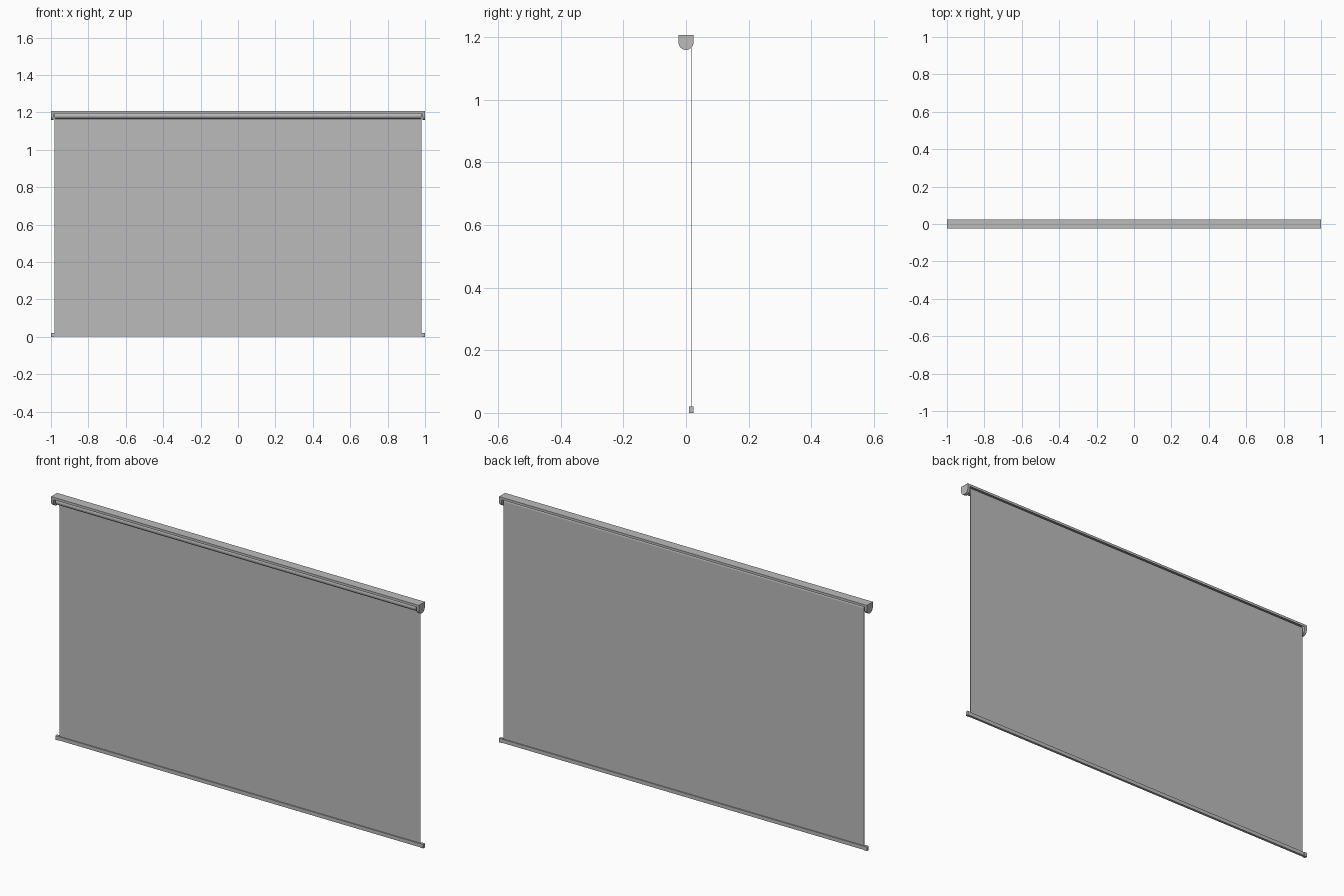
import bpy, bmesh, math

cube = bpy.data.objects.get("Cube")
if cube:
    bpy.data.objects.remove(cube)

grey = bpy.data.materials.new("neutral grey")
grey.use_nodes = True
colour = (0.5, 0.5, 0.5, 1)
grey.diffuse_color = colour
grey.node_tree.nodes["Principled BSDF"].inputs["Base Color"].default_value = colour

HALF = 1.0        # half of the full width
TOP = 1.207       # top of the head rail
R = 0.0235        # half depth of the head rail
AXIS = 1.183      # height of the roller axis


def extrude_x(name, profile, x0, x1, smooth=False):
    """Extrude a closed (y, z) profile along x."""
    bm = bmesh.new()
    face = bm.faces.new([bm.verts.new((x0, y, z)) for y, z in profile])
    grown = bmesh.ops.extrude_face_region(bm, geom=[face])["geom"]
    verts = [v for v in grown if isinstance(v, bmesh.types.BMVert)]
    bmesh.ops.translate(bm, verts=verts, vec=(x1 - x0, 0, 0))
    bmesh.ops.recalc_face_normals(bm, faces=bm.faces)
    mesh = bpy.data.meshes.new(name)
    bm.to_mesh(mesh)
    bm.free()
    mesh.materials.append(grey)
    obj = bpy.data.objects.new(name, mesh)
    bpy.context.collection.objects.link(obj)
    if smooth:
        bpy.ops.object.select_all(action="DESELECT")
        obj.select_set(True)
        bpy.context.view_layer.objects.active = obj
        bpy.ops.object.shade_smooth_by_angle(angle=math.radians(35))
    return obj


def arc(radius, z, start, end, steps):
    angles = [start + (end - start) * i / steps for i in range(steps + 1)]
    return [(radius * math.cos(a), z + radius * math.sin(a)) for a in angles]


def rect(y0, y1, z0, z1):
    return [(y0, z0), (y1, z0), (y1, z1), (y0, z1)]


# Head rail: shallow channel open at the bottom
lip, wall = 0.012, 0.002
extrude_x("head_rail", [
    (-R, TOP), (-R, TOP - lip), (-R + wall, TOP - lip), (-R + wall, TOP - wall),
    (R - wall, TOP - wall), (R - wall, TOP - lip), (R, TOP - lip), (R, TOP)],
    -HALF, HALF)

# Roller tube with the cloth wound on it
extrude_x("roller_tube", arc(0.0175, AXIS, 0, 2 * math.pi, 32)[:-1], -0.98, 0.98, True)

# End brackets with rounded bottoms, and roller pins
bracket = [(-R, TOP - 0.0005)] + arc(R, AXIS, math.pi, 2 * math.pi, 20) + [(R, TOP - 0.0005)]
for side, label in ((-1, "right"), (1, "left")):
    extrude_x(label + "_bracket", bracket, side * 0.986, side * 0.9995, True)
    extrude_x(label + "_roller_pin", arc(0.006, AXIS, 0, 2 * math.pi, 16)[:-1],
              side * 0.975, side * 0.99, True)

# Hanging cloth, falling from the back of the roller
extrude_x("cloth", rect(0.0155, 0.0175, 0.004, AXIS), -0.98, 0.98)

# Bottom bar and its end caps
extrude_x("bottom_bar", rect(0.0105, 0.0225, 0.001, 0.019), -0.99, 0.99)
for side, label in ((-1, "right"), (1, "left")):
    extrude_x(label + "_bar_cap", rect(0.0095, 0.0235, 0, 0.02), side * 0.985, side * HALF)
